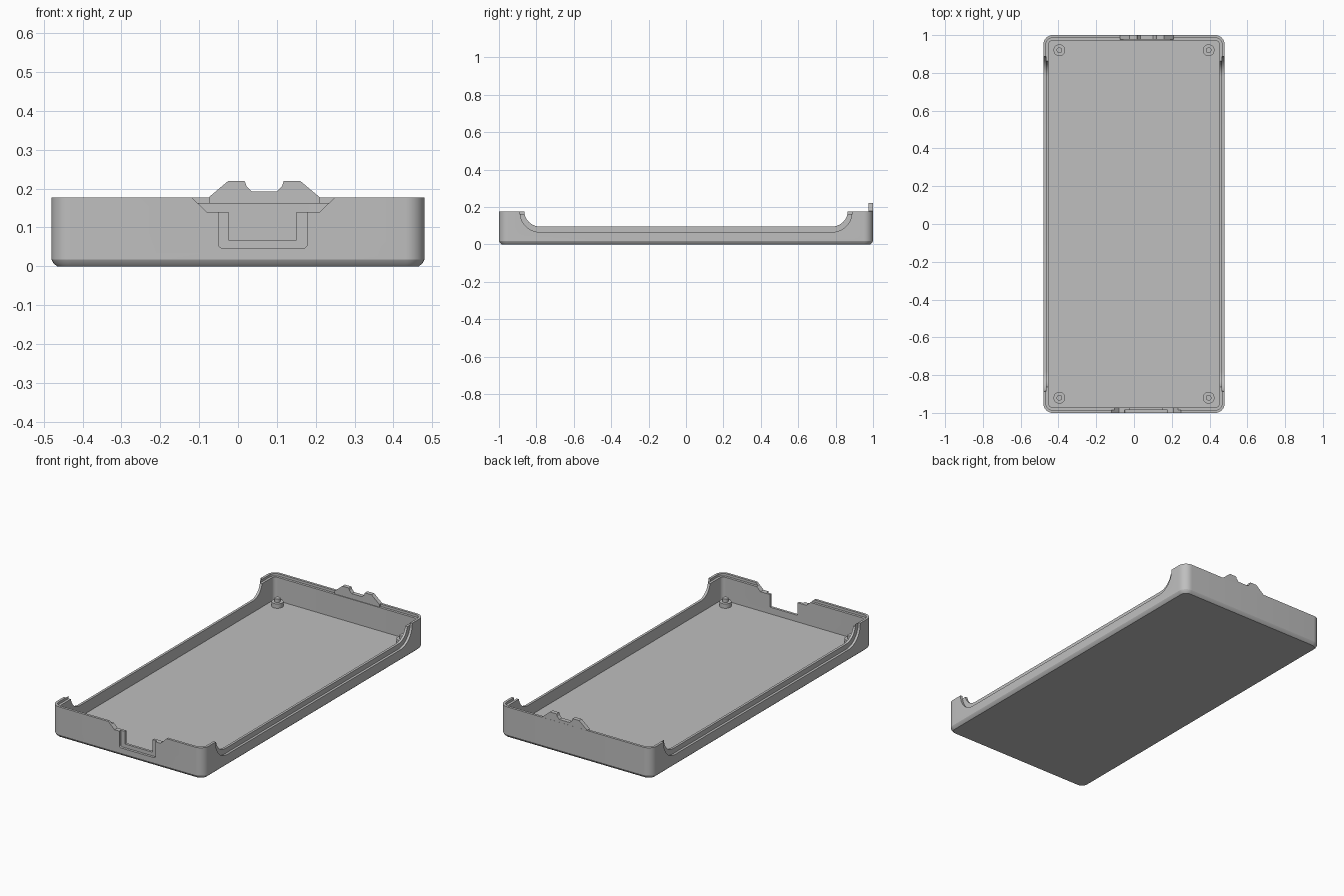
import bpy, bmesh, math
from mathutils import Vector

cube = bpy.data.objects.get("Cube")
if cube:
    bpy.data.objects.remove(cube, do_unlink=True)

grey = bpy.data.materials.new("plain grey")
grey.use_nodes = True
grey.diffuse_color = (0.52, 0.52, 0.52, 1)
grey.node_tree.nodes["Principled BSDF"].inputs["Base Color"].default_value = (0.52, 0.52, 0.52, 1)

HALF_X, HALF_Y, TOP = 0.48, 1.0, 0.177
CORNER, WALL, LIP, FLOOR = 0.05, 0.028, 0.014, 0.03


def finish(name, bm):
    bmesh.ops.recalc_face_normals(bm, faces=bm.faces)
    mesh = bpy.data.meshes.new(name)
    bm.to_mesh(mesh)
    bm.free()
    mesh.materials.append(grey)
    obj = bpy.data.objects.new(name, mesh)
    bpy.context.collection.objects.link(obj)
    return obj


def activate(obj):
    bpy.ops.object.select_all(action="DESELECT")
    obj.select_set(True)
    bpy.context.view_layer.objects.active = obj


def arc(cx, cy, r, start, end, steps=10):
    """Points on a circular arc, angles in degrees."""
    angles = [math.radians(start + (end - start) * i / steps) for i in range(steps + 1)]
    return [(cx + r * math.cos(a), cy + r * math.sin(a)) for a in angles]


def rounded_outline(inset):
    r = CORNER - inset
    cx, cy = HALF_X - CORNER, HALF_Y - CORNER
    pts = []
    for sx, sy, start in ((1, 1, 0), (-1, 1, 90), (-1, -1, 180), (1, -1, 270)):
        pts += arc(sx * cx, sy * cy, r, start, start + 90)
    return pts


def prism(name, pts, axis, low, high):
    """Extrude a profile of (horizontal, z) points along x or y."""
    place = (lambda h, z, d: (d, h, z)) if axis == "x" else (lambda h, z, d: (h, d, z))
    bm = bmesh.new()
    face = bm.faces.new([bm.verts.new(place(h, z, low)) for h, z in pts])
    move = Vector(place(0, 0, high - low))
    new = bmesh.ops.extrude_face_region(bm, geom=[face])["geom"]
    bmesh.ops.translate(bm, vec=move, verts=[v for v in new if isinstance(v, bmesh.types.BMVert)])
    return finish(name, bm)


def cut(target, cutter):
    mod = target.modifiers.new("cut", "BOOLEAN")
    mod.operation, mod.solver, mod.object = "DIFFERENCE", "EXACT", cutter
    activate(target)
    bpy.ops.object.modifier_apply(modifier=mod.name)
    bpy.data.objects.remove(cutter, do_unlink=True)


def u_shape(left, right, bottom, r, top=0.3):
    """Opening with rounded lower corners."""
    return ([(left, top)] + arc(left + r, bottom + r, r, 180, 270)
            + arc(right - r, bottom + r, r, 270, 360) + [(right, top)])


# Tray: stacked rounded outlines, outside from the base up, then inside down
bm = bmesh.new()
levels = ((0.014, 0), (0.005, 0.008), (0, 0.018), (0, TOP), (LIP, TOP),
          (LIP, 0.163), (WALL, 0.163), (WALL, FLOOR))
rings = [[bm.verts.new((x, y, z)) for x, y in rounded_outline(inset)] for inset, z in levels]
for a, b in zip(rings, rings[1:]):
    for i in range(len(a)):
        j = (i + 1) % len(a)
        bm.faces.new((a[i], a[j], b[j], b[i]))
bm.faces.new(rings[0])
bm.faces.new(rings[-1])
tray = finish("tray", bm)

# Long side openings: through cut, then a wider cut in the outer half of the wall
cut(tray, prism("side_cutter", u_shape(-0.865, 0.865, 0.095, 0.085), "x", -0.6, 0.6))
for low, high in ((-0.6, LIP - HALF_X), (HALF_X - LIP, 0.6)):
    cut(tray, prism("side_step_cutter", u_shape(-0.887, 0.887, 0.066, 0.105), "x", low, high))

# Front port: flared top, through slot and outer recess
flare = [(-0.161, 0.217), (-0.08, 0.14), (0.21, 0.14), (0.291, 0.217)]
cut(tray, prism("flare_cutter", flare, "y", -1.1, -0.9))
slot = [(-0.025, 0.2), (-0.025, 0.068), (0.15, 0.068), (0.15, 0.2)]
cut(tray, prism("slot_cutter", slot, "y", -1.1, -0.9))
cut(tray, prism("recess_cutter", u_shape(-0.05, 0.178, 0.047, 0.01, 0.14), "y", -1.1, LIP - HALF_Y))
activate(tray)
bpy.ops.object.shade_smooth_by_angle(angle=math.radians(25))

# Notched tab on the back wall
tab = [(-0.075, 0.14), (0.21, 0.14), (0.21, 0.178), (0.16, 0.22), (0.118, 0.22), (0.113, 0.206),
       (0.1, 0.193), (0.035, 0.193), (0.022, 0.206), (0.017, 0.22), (-0.025, 0.22), (-0.075, 0.178)]
prism("back_tab", tab, "y", 0.976, 0.9995)

# Stepped locating posts in the four corners
for x, side in ((-0.395, "right"), (0.395, "left")):
    for y, end in ((-0.92, "front"), (0.92, "back")):
        bm = bmesh.new()
        for r, low, high in ((0.031, 0.025, 0.055), (0.015, 0.05, 0.075)):
            made = bmesh.ops.create_cone(bm, cap_ends=True, segments=32, radius1=r, radius2=r,
                                         depth=high - low)
            bmesh.ops.translate(bm, vec=(x, y, (low + high) / 2), verts=made["verts"])
        activate(finish(f"{end}_{side}_post", bm))
        bpy.ops.object.shade_smooth_by_angle(angle=math.radians(30))
